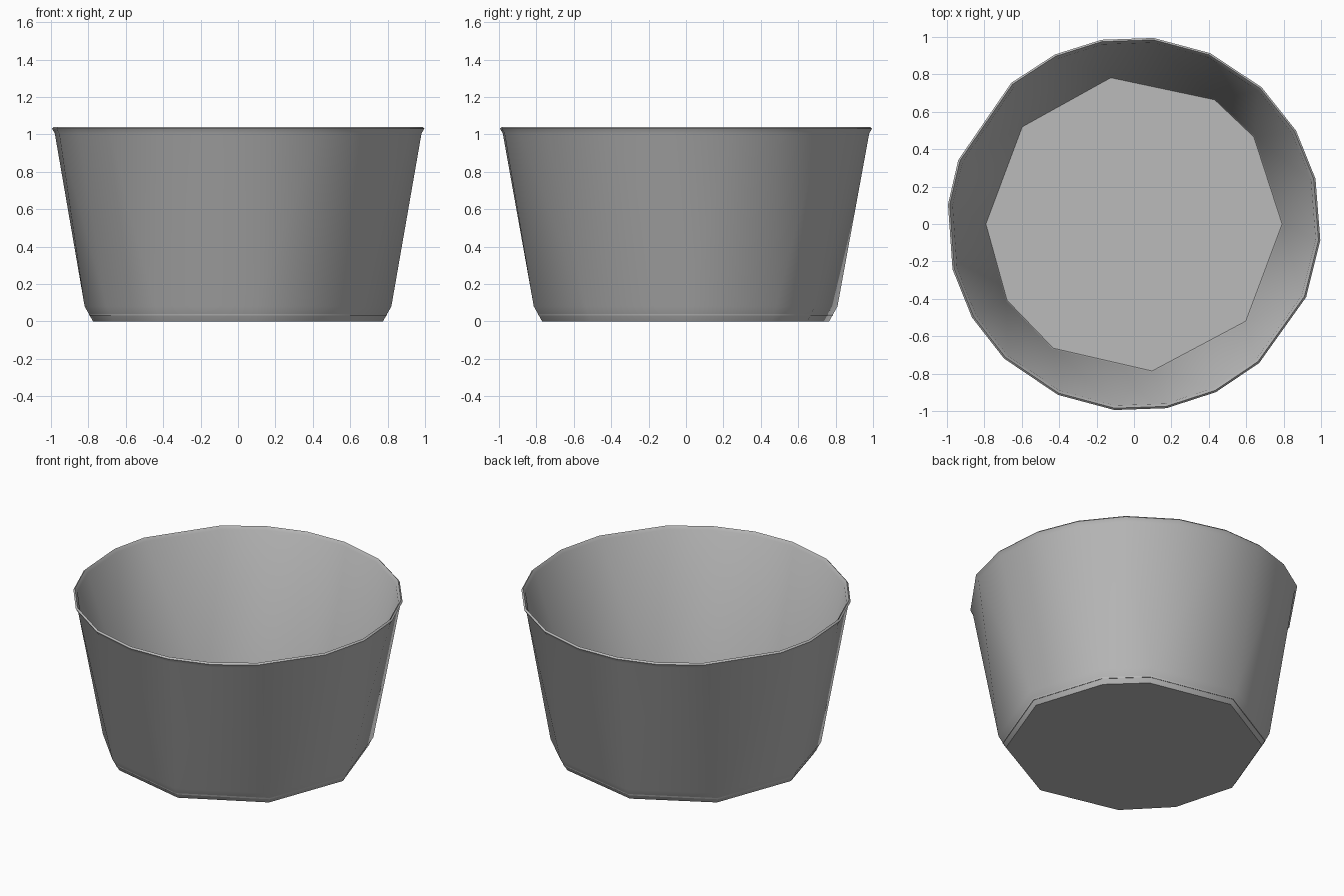
import bpy, bmesh, math

cube = bpy.data.objects.get("Cube")
if cube:
    bpy.data.objects.remove(cube, do_unlink=True)

# One plain grey for the whole bowl
grey = bpy.data.materials.new("plain grey")
grey.use_nodes = True
colour = (0.5, 0.5, 0.5, 1)
grey.diffuse_color = colour
grey.node_tree.nodes["Principled BSDF"].inputs["Base Color"].default_value = colour

# The rim has many facets, the base has fewer
RIM = [-166, -150, -134, -114, -96, -80, -64, -48, -23, -5,
       14, 30, 47, 66, 84, 100, 115, 131, 160, 174]
BASE = [-180, -149, -123, -83, -41, 0, 36, 57, 99, 139]

bm = bmesh.new()


def ring(angles, radius, z):
    return [(a, bm.verts.new((radius * math.cos(math.radians(a)),
                              radius * math.sin(math.radians(a)), z))) for a in angles]


def stitch(low, high):
    """Join two rings, which may have different facet counts, around the axis."""
    i = j = 0
    n, m = len(low), len(high)
    angle = lambda r, k: r[k % len(r)][0] + 360 * (k // len(r))
    while i < n or j < m:
        a, b = low[i % n][1], high[j % m][1]
        na, nb = angle(low, i + 1), angle(high, j + 1)
        if n == m:
            bm.faces.new((a, low[(i + 1) % n][1], high[(j + 1) % m][1], b))
            i, j = i + 1, j + 1
        elif j >= m or (i < n and na + angle(low, i) < nb + angle(high, j)):
            bm.faces.new((a, low[(i + 1) % n][1], b))
            i += 1
        else:
            bm.faces.new((a, high[(j + 1) % m][1], b))
            j += 1


# Profile from the underside, over the lip, down to the inner floor
rings = [ring(BASE, 0.775, 0.0), ring(BASE, 0.82, 0.08),
         ring(RIM, 0.985, 1.005), ring(RIM, 1.0, 1.03), ring(RIM, 0.99, 1.04),
         ring(RIM, 0.975, 1.02), ring(BASE, 0.795, 0.03)]
for low, high in zip(rings, rings[1:]):
    if len(low) > len(high):
        low, high = high, low
    stitch(low, high)

# Underside and inner floor
for end in (rings[0], rings[-1]):
    bm.faces.new([v for _, v in end])
bmesh.ops.recalc_face_normals(bm, faces=bm.faces)

mesh = bpy.data.meshes.new("bowl")
bm.to_mesh(mesh)
bm.free()
mesh.materials.append(grey)
bowl = bpy.data.objects.new("bowl", mesh)
bpy.context.collection.objects.link(bowl)

# Smooth walls with crisp rim and base edges
bpy.ops.object.select_all(action="DESELECT")
bowl.select_set(True)
bpy.context.view_layer.objects.active = bowl
bpy.ops.object.shade_smooth_by_angle(angle=math.radians(55))
